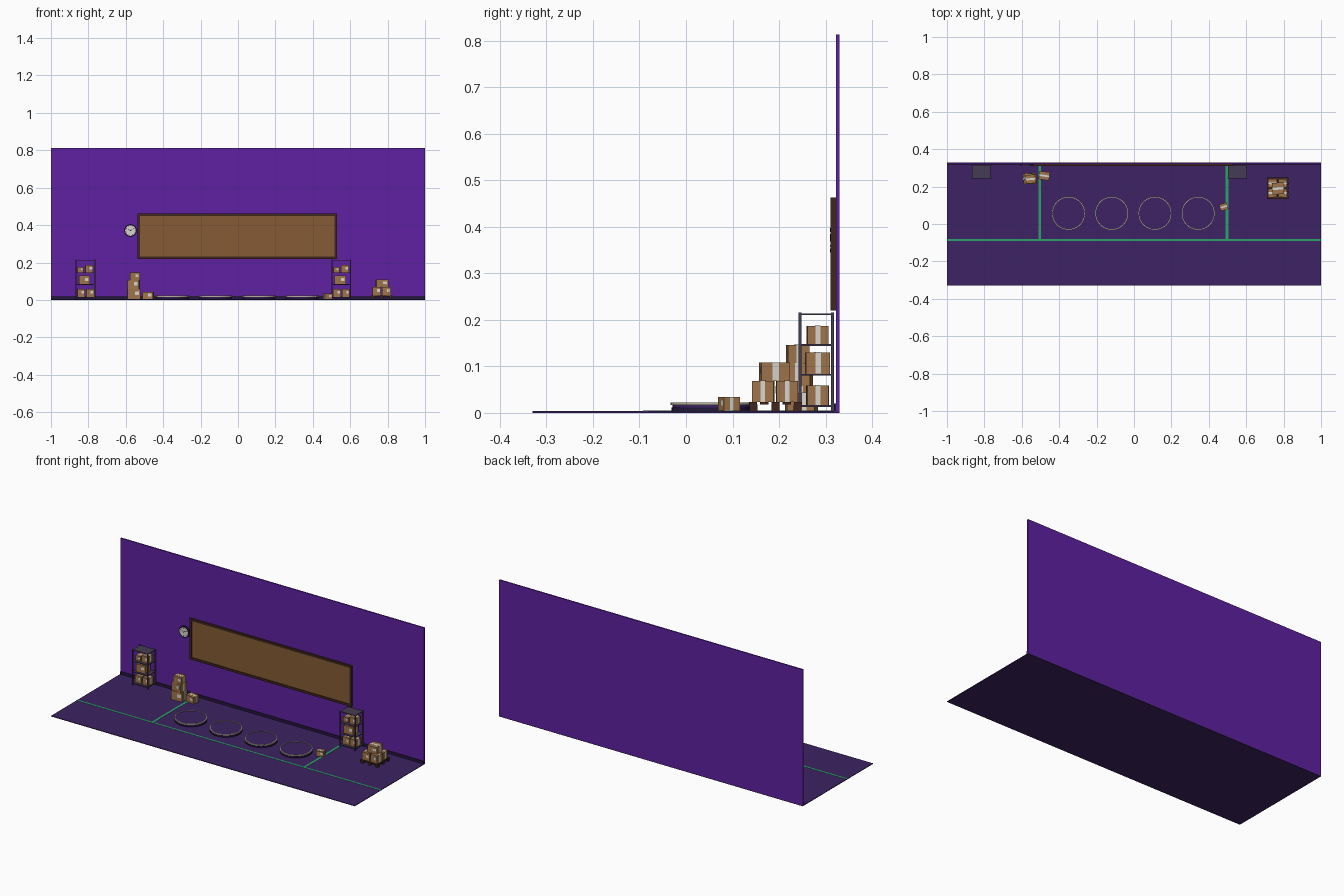
import bpy, bmesh, math
from mathutils import Matrix, Vector

if "Cube" in bpy.data.objects:
    bpy.data.objects.remove(bpy.data.objects["Cube"])


def mat(name, r, g, b):
    m = bpy.data.materials.new(name)
    m.diffuse_color = (r, g, b, 1)
    m.use_nodes = True
    m.node_tree.nodes["Principled BSDF"].inputs["Base Color"].default_value = m.diffuse_color
    return m


WALL = mat("wall purple", 0.115, 0.015, 0.36)
FLOOR = mat("floor purple", 0.047, 0.016, 0.125)
DARK = mat("dark purple", 0.02, 0.008, 0.05)
GREEN = mat("line green", 0.025, 0.36, 0.15)
CORK = mat("board brown", 0.24, 0.105, 0.035)
WOOD = mat("dark wood", 0.05, 0.02, 0.013)
CARD = mat("cardboard", 0.35, 0.175, 0.07)
TAPE = mat("off white", 0.68, 0.66, 0.6)
METAL = mat("shelf metal", 0.06, 0.045, 0.085)
CREAM = mat("ring cream", 0.5, 0.46, 0.33)


def obj(name, bm, *mats):
    me = bpy.data.meshes.new(name)
    bm.to_mesh(me)
    bm.free()
    for m in mats:
        me.materials.append(m)
    o = bpy.data.objects.new(name, me)
    bpy.context.collection.objects.link(o)
    return o


def add_box(bm, x0, x1, y0, y1, z0, z1, idx=0, xf=Matrix()):
    c = Vector(((x0 + x1) / 2, (y0 + y1) / 2, (z0 + z1) / 2))
    m = xf @ Matrix.Translation(c) @ Matrix.Diagonal((x1 - x0, y1 - y0, z1 - z0, 1))
    vs = bmesh.ops.create_cube(bm, size=1, matrix=m)["verts"]
    for f in {f for v in vs for f in v.link_faces}:
        f.material_index = idx


def box(name, m, *b):
    bm = bmesh.new()
    add_box(bm, *b)
    return obj(name, bm, m)


def disc(name, m, r1, r2, depth, loc, rot=Matrix(), seg=32):
    bm = bmesh.new()
    bmesh.ops.create_cone(bm, cap_ends=True, segments=seg, radius1=r1, radius2=r2,
                          depth=depth, matrix=Matrix.Translation(loc) @ rot)
    return obj(name, bm, m)


def carton(name, x, y, z, w, d, h, turn=0):
    """Cardboard box with tape over the top and both ends, and a front label."""
    bm = bmesh.new()
    xf = Matrix.Translation((x, y, z)) @ Matrix.Rotation(math.radians(turn), 4, 'Z')
    e, t = 0.0006, d * 0.11
    add_box(bm, -w/2, w/2, -d/2, d/2, 0, h, 0, xf)
    add_box(bm, -w/2 - e, w/2 + e, -t, t, 0.0003, h + e, 1, xf)
    add_box(bm, w*0.05, w*0.38, -d/2 - e, -d/2 + e, h*0.4, h*0.75, 1, xf)
    obj(name, bm, CARD, TAPE)


# Room shell
box("floor", FLOOR, -1, 1, -0.33, 0.33, 0, 0.004)
box("back_wall", WALL, -1, 1, 0.322, 0.33, 0.004, 0.813)
box("skirting", DARK, -1, 1, 0.318, 0.322, 0.004, 0.02)

# Painted floor lines
box("long_floor_line", GREEN, -1, 1, -0.092, -0.081, 0.004, 0.005)
for x in (-0.503, 0.497):
    box("cross_floor_line", GREEN, x - 0.007, x + 0.007, -0.081, 0.318, 0.004, 0.005)

# Notice board with raised frame
box("board_panel", CORK, -0.53, 0.52, 0.315, 0.322, 0.225, 0.458)
bm = bmesh.new()
for z in (0.22, 0.45):
    add_box(bm, -0.537, 0.53, 0.311, 0.322, z, z + 0.013)
for x in (-0.537, 0.517):
    add_box(bm, x, x + 0.013, 0.311, 0.322, 0.233, 0.45)
obj("board_frame", bm, WOOD)

# Wall clock
CX, CZ = -0.575, 0.371
back = Matrix.Rotation(math.pi / 2, 4, 'X')
disc("clock_rim", DARK, 0.034, 0.034, 0.01, (CX, 0.317, CZ), back)
disc("clock_face", TAPE, 0.028, 0.028, 0.002, (CX, 0.3115, CZ), back)
bm = bmesh.new()


def clock_bar(angle, r0, r1, half):
    xf = Matrix.Translation((CX, 0.31, CZ)) @ Matrix.Rotation(math.radians(angle), 4, 'Y')
    add_box(bm, -half, half, -0.0005, 0.001, r0, r1, 0, xf)


for i in range(12):
    clock_bar(i * 30, 0.021, 0.026, 0.001)
clock_bar(-60, -0.003, 0.015, 0.0014)
clock_bar(60, -0.003, 0.021, 0.001)
obj("clock_hands_and_ticks", bm, DARK)

# Four round floor pads with pale rims
for x in (-0.35, -0.119, 0.112, 0.343):
    y = 0.057
    disc("pad_base", DARK, 0.088, 0.088, 0.008, (x, y, 0.008), seg=40)
    disc("pad_top", FLOOR, 0.086, 0.086, 0.008, (x, y, 0.016), seg=40)
    bm = bmesh.new()
    prof = [(0.085, 0.017), (0.09, 0.017), (0.09, 0.0225), (0.085, 0.0225)]
    vs = [bm.verts.new((x + r, y, z)) for r, z in prof]
    es = [bm.edges.new((vs[i], vs[(i + 1) % 4])) for i in range(4)]
    bmesh.ops.spin(bm, geom=vs + es, cent=(x, y, 0), axis=(0, 0, 1),
                   angle=2 * math.pi, steps=40)
    bmesh.ops.remove_doubles(bm, verts=bm.verts, dist=1e-5)
    bmesh.ops.recalc_face_normals(bm, faces=bm.faces)
    obj("pad_rim", bm, CREAM)

# Two metal shelf units, each with five cartons
for cx in (-0.816, 0.552):
    bm = bmesh.new()
    for x in (cx - 0.053, cx + 0.047):
        for y in (0.242, 0.312):
            add_box(bm, x, x + 0.006, y, y + 0.006, 0.004, 0.216)
    for z in (0.013, 0.08, 0.144, 0.21):
        add_box(bm, cx - 0.05, cx + 0.05, 0.244, 0.316, z, z + 0.004)
    obj("shelf_unit", bm, METAL)
    for dx, z, w, d, h in ((-0.023, 0.017, 0.042, 0.048, 0.042),
                           (0.024, 0.017, 0.04, 0.046, 0.042),
                           (-0.006, 0.084, 0.06, 0.052, 0.046),
                           (-0.027, 0.148, 0.032, 0.042, 0.028),
                           (0.02, 0.148, 0.042, 0.046, 0.039)):
        carton("shelf_carton", cx + dx, 0.283, z, w, d, h, 2)

# Loose carton stack and single cartons
carton("stack_carton_low", -0.557, 0.243, 0.004, 0.07, 0.056, 0.054, 4)
carton("stack_carton_mid", -0.557, 0.243, 0.058, 0.062, 0.054, 0.049, -6)
carton("stack_carton_top", -0.553, 0.24, 0.107, 0.052, 0.046, 0.039, 5)
carton("loose_carton_left", -0.48, 0.258, 0.004, 0.056, 0.044, 0.039, -8)
carton("loose_carton_right", 0.48, 0.092, 0.004, 0.042, 0.036, 0.03, 18)

# Wooden pallet
bm = bmesh.new()
for x in (0.711, 0.759, 0.807):
    for y in (0.137, 0.184, 0.231):
        add_box(bm, x, x + 0.017, y, y + 0.017, 0.004, 0.018)
for i in range(5):
    y = 0.135 + i * 0.0242
    add_box(bm, 0.71, 0.825, y, y + 0.018, 0.018, 0.023)
obj("pallet", bm, WOOD)

# Cartons on the pallet
for x, y, w, turn in ((0.741, 0.166, 0.048, 2), (0.795, 0.166, 0.046, -3),
                      (0.741, 0.217, 0.048, -2), (0.795, 0.217, 0.046, 2)):
    carton("pallet_carton", x, y, 0.023, w, 0.046, 0.046, turn)
carton("pallet_carton_top", 0.77, 0.19, 0.069, 0.062, 0.062, 0.039, 5)
